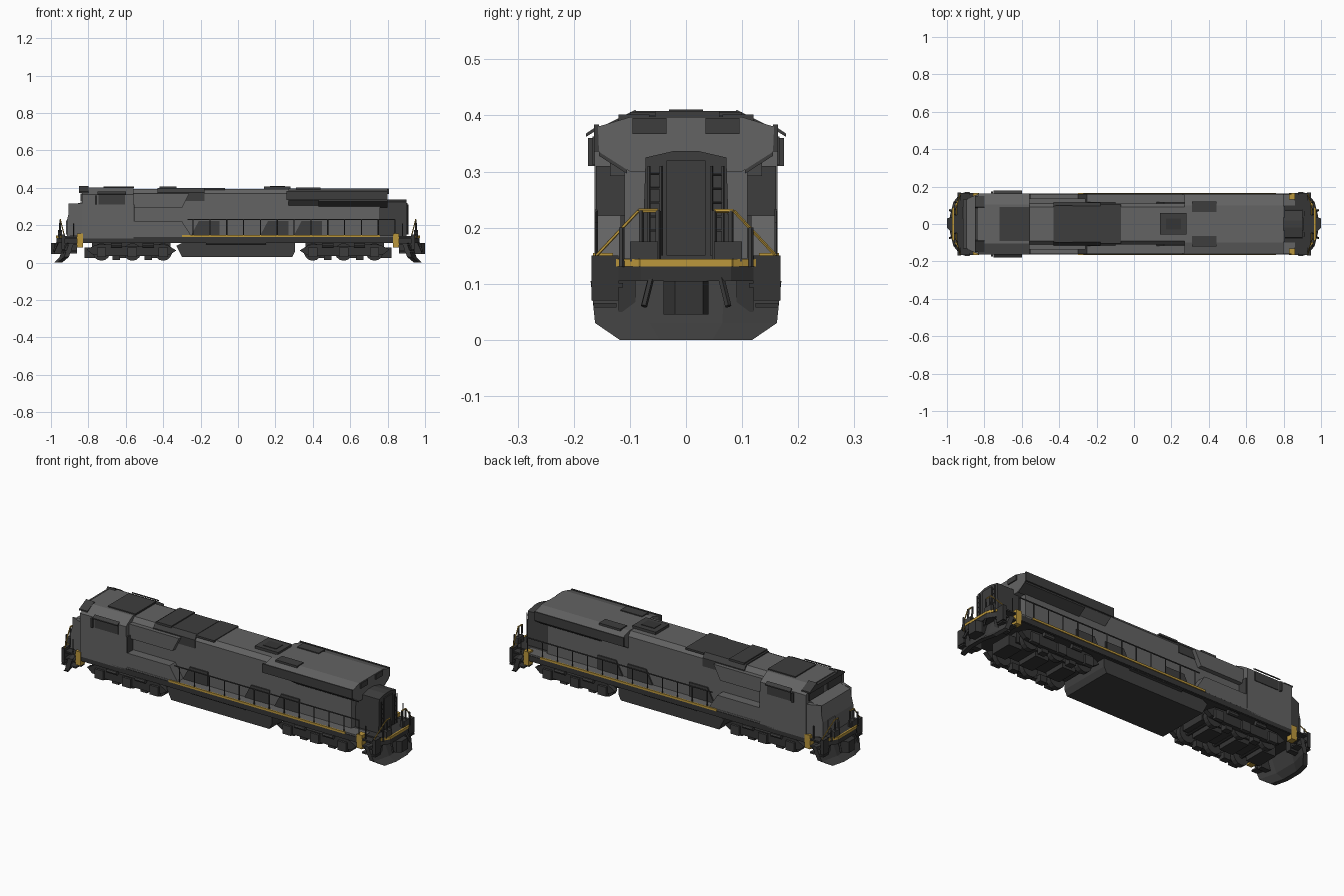
import bpy, bmesh, math
from mathutils import Vector


def mat(name, rgb):
    m = bpy.data.materials.new(name)
    m.diffuse_color = (*rgb, 1)
    return m


BODY = mat("body grey", (0.125, 0.125, 0.125))
DARK = mat("dark grey", (0.048, 0.048, 0.048))
UNDER = mat("undercarriage black", (0.036, 0.036, 0.036))
YELLOW = mat("safety yellow", (0.50, 0.31, 0.045))


def finish(name, bm, m):
    bmesh.ops.recalc_face_normals(bm, faces=bm.faces)
    me = bpy.data.meshes.new(name)
    bm.to_mesh(me)
    bm.free()
    me.materials.append(m)
    ob = bpy.data.objects.new(name, me)
    bpy.context.collection.objects.link(ob)
    return ob


def prism(name, pts, axis, a, b, m):
    """Extrude a 2D outline along an axis from a to b."""
    put = {"x": lambda p, t: (t, p[0], p[1]),
           "y": lambda p, t: (p[0], t, p[1]),
           "z": lambda p, t: (p[0], p[1], t)}[axis]
    bm = bmesh.new()
    lo = [bm.verts.new(put(p, a)) for p in pts]
    hi = [bm.verts.new(put(p, b)) for p in pts]
    bm.faces.new(lo)
    bm.faces.new(hi[::-1])
    n = len(pts)
    for i in range(n):
        bm.faces.new((lo[i], hi[i], hi[(i + 1) % n], lo[(i + 1) % n]))
    return finish(name, bm, m)


def box(name, x0, x1, y0, y1, z0, z1, m):
    return prism(name, [(x0, y0), (x1, y0), (x1, y1), (x0, y1)], "z", z0, z1, m)


def rod(name, p, q, r, m, sides=5):
    p, q = Vector(p), Vector(q)
    bm = bmesh.new()
    bmesh.ops.create_cone(bm, cap_ends=True, segments=sides, radius1=r, radius2=r, depth=(q - p).length)
    rot = Vector((0, 0, 1)).rotation_difference(q - p).to_matrix()
    for v in bm.verts:
        v.co = rot @ v.co + (p + q) / 2
    return finish(name, bm, m)


def sym(half):
    """Mirror a half cross-section (y >= 0) across y = 0."""
    return half + [(-y, z) for y, z in reversed(half)]


# Main frame with tapered end platforms
half = [(0.97, 0.08), (0.94, 0.125), (0.86, 0.125), (0.86, 0.16)]
right = half[::-1]
plan = half + [(-x, y) for x, y in right]
plan += [(x, -y) for x, y in reversed(plan)]
prism("frame", plan, "z", 0.105, 0.143, UNDER)

# Nose and cab: the lower shape in side profile, cut wide and boxy
prism("nose", [(-0.915, 0.143), (-0.915, 0.225), (-0.895, 0.305), (-0.83, 0.325), (-0.80, 0.143)],
      "y", -0.13, 0.13, BODY)
for s in (-1, 1):
    prism("nose_cheek", [(-0.905, s * 0.13), (-0.83, s * 0.162), (-0.80, s * 0.162), (-0.80, s * 0.13)],
          "z", 0.143, 0.315, BODY)
prism("cab", sym([(0.163, 0.13), (0.163, 0.365), (0.105, 0.402)]), "x", -0.835, -0.56, BODY)
prism("cab_roof_visor", sym([(0.15, 0.372), (0.15, 0.38), (0.09, 0.41), (0.085, 0.397)]),
      "x", -0.85, -0.80, DARK)
box("cab_roof_panel", -0.72, -0.555, -0.09, 0.09, 0.40, 0.408, DARK)
box("cab_rear_panel", -0.56, -0.553, -0.16, 0.16, 0.22, 0.31, DARK)
for s in (-1, 1):
    # Windshields and side windows
    box("windshield", -0.841, -0.833, s * 0.02, s * 0.14, 0.327, 0.37, DARK)
    box("side_window", -0.745, -0.605, s * 0.160, s * 0.167, 0.312, 0.362, DARK)
    prism("window_awning", [(s * 0.16, 0.373), (s * 0.178, 0.362), (s * 0.178, 0.368), (s * 0.16, 0.38)],
          "x", -0.75, -0.60, DARK)
    box("cab_mirror", -0.765, -0.755, s * 0.16, s * 0.175, 0.31, 0.36, DARK)
    box("number_board", -0.842, -0.833, s * 0.03, s * 0.09, 0.377, 0.397, DARK)
    rod("headlight", (-0.848, s * 0.012, 0.387), (-0.83, s * 0.012, 0.387), 0.01, DARK, 8)
box("nose_door", -0.92, -0.91, 0.03, 0.09, 0.15, 0.225, BODY)

# Long hood, equipment lockers and narrow rear hood
prism("long_hood", sym([(0.11, 0.14), (0.11, 0.37), (0.09, 0.394)]), "x", -0.57, 0.76, BODY)
prism("rear_hood", sym([(0.078, 0.14), (0.072, 0.325), (0.02, 0.337)]), "x", 0.75, 0.90, DARK)
box("rear_door", 0.90, 0.906, -0.035, 0.035, 0.15, 0.32, DARK)
for s in (-1, 1):
    prism("side_locker", [(-0.56, 0.14), (-0.56, 0.222), (-0.30, 0.222), (-0.25, 0.143)],
          "y", s * 0.10, s * 0.16, BODY)
    prism("hood_upper_box", [(-0.56, 0.292), (-0.56, 0.37), (-0.26, 0.37), (-0.30, 0.292)],
          "y", s * 0.10, s * 0.135, BODY)
    # Rear ladder beside the rear hood
    for y in (0.045, 0.066):
        rod("ladder_rail", (0.91, s * y, 0.15), (0.91, s * y, 0.31), 0.003, DARK)
    for i in range(6):
        z = 0.17 + 0.025 * i
        rod("ladder_rung", (0.91, s * 0.045, z), (0.91, s * 0.066, z), 0.002, DARK)
    # Dark lower doors on the hood
    for x0, x1 in ((-0.25, -0.10), (0.12, 0.27), (0.30, 0.45)):
        prism("lower_hood_door", [(x0, 0.147), (x0 + 0.04, 0.222), (x1, 0.222), (x1, 0.147)],
              "y", s * 0.108, s * 0.117, DARK)

# Flared radiator section with dark grilles
prism("radiator", sym([(0.10, 0.30), (0.155, 0.335), (0.157, 0.38), (0.10, 0.397)]), "x", 0.27, 0.80, BODY)
for s in (-1, 1):
    box("radiator_grille", 0.26, 0.80, s * 0.155, s * 0.164, 0.336, 0.384, DARK)
    prism("radiator_underside", [(s * 0.105, 0.296), (s * 0.155, 0.328), (s * 0.155, 0.337), (s * 0.105, 0.306)],
          "x", 0.43, 0.80, DARK)
    box("roof_fan_cover", 0.31, 0.44, s * 0.065, s * 0.12, 0.388, 0.402, DARK)
    box("rear_light_board", 0.798, 0.806, s * 0.035, s * 0.095, 0.367, 0.395, DARK)

# Roof equipment
prism("brake_housing", sym([(0.114, 0.33), (0.114, 0.375), (0.095, 0.40)]), "x", -0.43, -0.18, DARK)
box("brake_housing_front", -0.42, -0.33, -0.10, 0.10, 0.395, 0.406, DARK)
box("brake_roof_panel", -0.18, -0.07, -0.105, 0.105, 0.388, 0.398, DARK)
box("exhaust_stack", 0.14, 0.28, -0.055, 0.06, 0.39, 0.408, DARK)
box("exhaust_opening", 0.17, 0.25, -0.03, 0.03, 0.405, 0.411, UNDER)

# Walkway sills, stripes and side handrails
for s in (-1, 1):
    box("walkway", -0.56, 0.86, s * 0.10, s * 0.162, 0.138, 0.146, BODY)
    box("sill", -0.86, 0.86, s * 0.145, s * 0.163, 0.108, 0.137, UNDER)
    box("yellow_stripe", -0.30, 0.76, s * 0.160, s * 0.167, 0.136, 0.147, YELLOW)
    rod("side_handrail", (-0.27, s * 0.16, 0.23), (0.84, s * 0.16, 0.23), 0.0035, DARK)
    for i in range(13):
        x = -0.24 + 0.09 * i
        rod("side_stanchion", (x, s * 0.16, 0.14), (x, s * 0.16, 0.23), 0.003, DARK)

# Both ends: plow, coupler, steps and railings
for e in (-1, 1):
    bm = bmesh.new()
    rows = []
    for dx in (0, -0.025):
        for z, xc, w in ((0.105, 0.935, 0.17), (0.03, 0.96, 0.162), (0.0, 0.985, 0.118)):
            rows.append([bm.verts.new((e * (xc + dx - 0.25 * max(0, abs(y) - 0.04)), y, z))
                         for y in (-w, -w * 0.4, w * 0.4, w)])
    for a in (0, 1, 3, 4):
        for j in range(3):
            bm.faces.new((rows[a][j], rows[a][j + 1], rows[a + 1][j + 1], rows[a + 1][j]))
    for a in (0, 2):
        for j in range(3):
            bm.faces.new((rows[a][j], rows[a][j + 1], rows[a + 3][j + 1], rows[a + 3][j]))
    for a in (0, 1):
        for j in (0, 3):
            bm.faces.new((rows[a][j], rows[a + 1][j], rows[a + 4][j], rows[a + 3][j]))
    finish("snow_plow", bm, DARK)
    prism("coupler", [(e * 0.93, -0.03), (e * 0.98, -0.04), (e * 1.0, -0.02), (e * 1.0, 0.03),
                      (e * 0.97, 0.04), (e * 0.93, 0.03)], "z", 0.045, 0.105, UNDER)
    prism("end_stripe", [(e * 0.963, -0.09), (e * 0.972, -0.082), (e * 0.972, 0.082), (e * 0.963, 0.09)],
          "z", 0.131, 0.144, YELLOW)
    for s in (-1, 1):
        prism("end_stripe_side", [(e * 0.97, s * 0.082), (e * 0.946, s * 0.125), (e * 0.936, s * 0.125),
                                  (e * 0.96, s * 0.08)], "z", 0.131, 0.144, YELLOW)
        # Steps down each corner
        for i in range(3):
            box("corner_step", e * 0.86, e * 0.945, s * (0.10 + 0.012 * i), s * 0.165,
                0.128 - 0.035 * i, 0.136 - 0.035 * i, UNDER)
        box("step_back", e * 0.86, e * 0.935, s * 0.09, s * 0.12, 0.05, 0.14, UNDER)
        box("step_post", e * 0.83, e * 0.862, s * 0.13, s * 0.166, 0.08, 0.155, YELLOW)
        box("step_outer_post", e * 0.925, e * 0.945, s * 0.12, s * 0.168, 0.07, 0.15, UNDER)
        # End railings
        for y0, y1, h in ((0.05, 0.05, 0.23), (0.08, 0.08, 0.23), (0.115, 0.115, 0.20)):
            rod("end_stanchion", (e * 0.955, s * y0, 0.13), (e * 0.95, s * y1, h), 0.005, DARK)
        rod("end_rail", (e * 0.95, s * 0.05, 0.23), (e * 0.95, s * 0.085, 0.23), 0.004, YELLOW)
        rod("step_handrail", (e * 0.95, s * 0.085, 0.23), (e * 0.93, s * 0.16, 0.15), 0.003, YELLOW)
        rod("corner_post", (e * 0.88, s * 0.16, 0.14), (e * 0.88, s * 0.16, 0.21), 0.003, DARK)
        box("end_locker", e * 0.94, e * 0.962, s * 0.05, s * 0.10, 0.14, 0.175, DARK)
        rod("air_hose", (e * 0.96, s * 0.06, 0.12), (e * 0.985, s * 0.075, 0.06), 0.006, UNDER)

# Fuel tank with chamfered lower edges
prism("fuel_tank", [(-0.33, 0.09), (-0.30, 0.03), (0.29, 0.03), (0.305, 0.06), (0.305, 0.115), (-0.28, 0.115)],
      "y", -0.145, 0.145, DARK)
for s in (-1, 1):
    rod("air_reservoir", (-0.17, s * 0.145, 0.112), (0.15, s * 0.145, 0.112), 0.016, UNDER, 8)

# Three-axle trucks
for e in (-1, 1):
    box("truck_bolster", e * 0.36, e * 0.78, -0.07, 0.07, 0.05, 0.11, UNDER)
    for s in (-1, 1):
        prism("truck_side_frame",
              [(e * x, z) for x, z in ((0.33, 0.065), (0.38, 0.095), (0.46, 0.10), (0.52, 0.085), (0.61, 0.085),
                                       (0.67, 0.10), (0.76, 0.095), (0.81, 0.07), (0.78, 0.045), (0.70, 0.035),
                                       (0.44, 0.035), (0.36, 0.045))],
              "y", s * 0.115, s * 0.14, UNDER)
        for x in (0.40, 0.565, 0.73):
            rod("wheel", (e * x, s * 0.085, 0.057), (e * x, s * 0.112, 0.057), 0.047, UNDER, 14)
            box("axle_box", e * (x - 0.025), e * (x + 0.025), s * 0.13, s * 0.152, 0.03, 0.08, DARK)
        for x in (0.48, 0.65):
            rod("brake_cylinder", (e * (x - 0.03), s * 0.15, 0.092), (e * (x + 0.03), s * 0.15, 0.092),
                0.012, DARK, 8)
            box("brake_shoe", e * (x - 0.02), e * (x + 0.02), s * 0.09, s * 0.125, 0.015, 0.05, UNDER)
    for x in (0.40, 0.565, 0.73):
        rod("axle", (e * x, -0.11, 0.057), (e * x, 0.11, 0.057), 0.012, UNDER, 8)
        box("traction_motor", e * (x + 0.01), e * (x + 0.09), -0.06, 0.06, 0.025, 0.08, UNDER)
